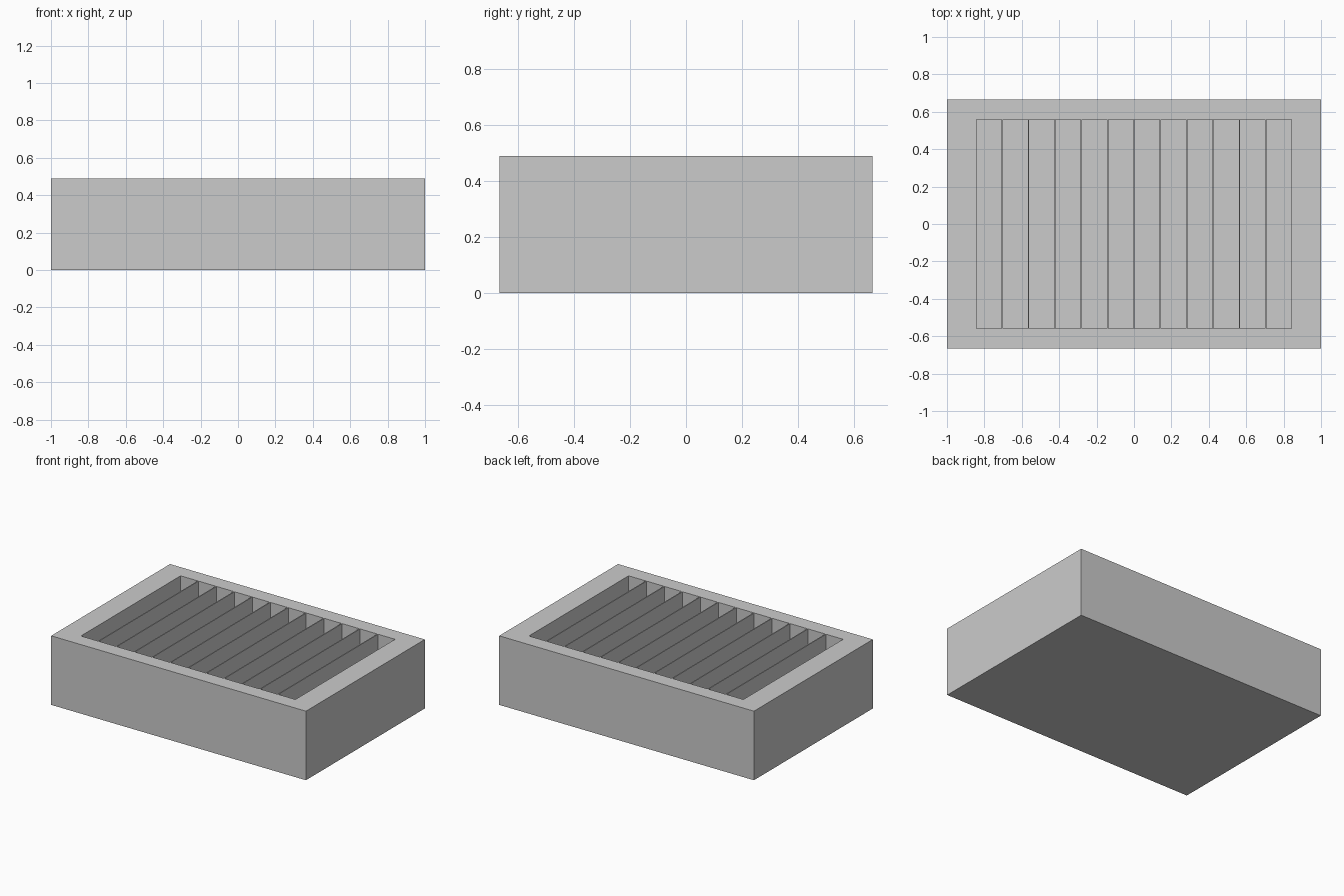
import bpy
import bmesh
from mathutils import Matrix, Vector

if "Cube" in bpy.data.objects:
    bpy.data.objects.remove(bpy.data.objects["Cube"])

LENGTH, WIDTH, HEIGHT = 2.0, 1.333, 0.49
INNER_X, INNER_Y, FLOOR = 1.684, 1.118, 0.08
SLOTS, DIVIDER = 12, 0.007

grey = bpy.data.materials.new("light grey")
grey.use_nodes = True
grey.diffuse_color = (0.6, 0.6, 0.6, 1)
grey.node_tree.nodes["Principled BSDF"].inputs["Base Color"].default_value = grey.diffuse_color


def add_box(bm, size, center):
    matrix = Matrix.Translation(center) @ Matrix.Diagonal((*size, 1))
    return bmesh.ops.create_cube(bm, size=1, matrix=matrix)


def finish(bm, name):
    mesh = bpy.data.meshes.new(name)
    bm.to_mesh(mesh)
    bm.free()
    mesh.materials.append(grey)
    obj = bpy.data.objects.new(name, mesh)
    bpy.context.collection.objects.link(obj)
    return obj


# Open tray: inset the top face to leave the rim, then sink the cavity
bm = bmesh.new()
add_box(bm, (LENGTH, WIDTH, HEIGHT), (0, 0, HEIGHT / 2))
top = max(bm.faces, key=lambda f: f.calc_center_median().z)
bmesh.ops.inset_region(bm, faces=[top], thickness=0.1)
for v in top.verts:
    v.co.x = INNER_X / 2 if v.co.x > 0 else -INNER_X / 2
    v.co.y = INNER_Y / 2 if v.co.y > 0 else -INNER_Y / 2
sunk = bmesh.ops.extrude_discrete_faces(bm, faces=[top])["faces"][0]
bmesh.ops.translate(bm, verts=sunk.verts, vec=Vector((0, 0, FLOOR - HEIGHT)))
bmesh.ops.recalc_face_normals(bm, faces=bm.faces)
finish(bm, "tray")

# Thin dividers, flush with the rim, splitting the cavity into equal slots
bm = bmesh.new()
pitch = (INNER_X + DIVIDER) / SLOTS
depth = HEIGHT - FLOOR
for i in range(1, SLOTS):
    x = (i - SLOTS / 2) * pitch
    add_box(bm, (DIVIDER, INNER_Y, depth), (x, 0, FLOOR + depth / 2))
finish(bm, "slot_dividers")
